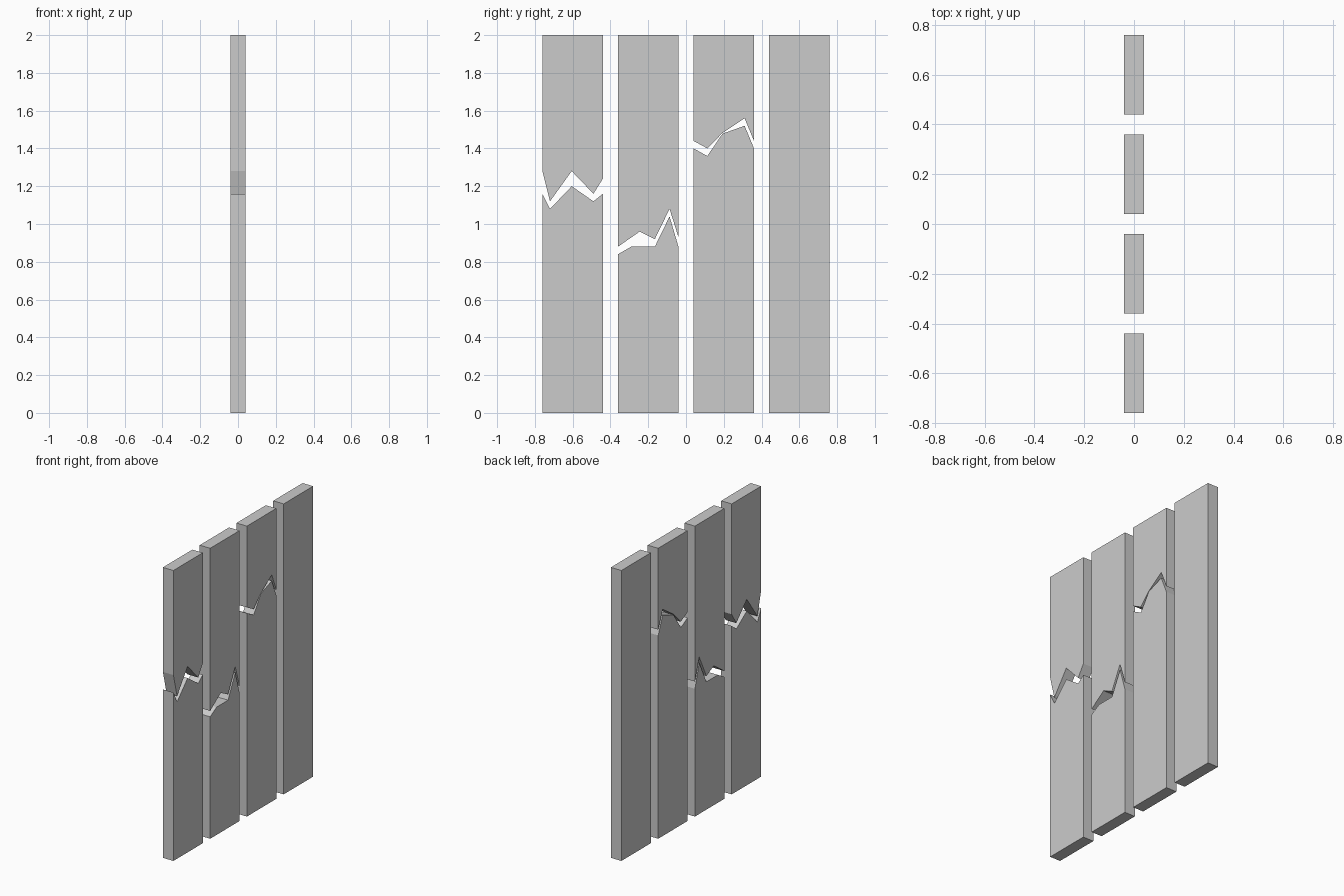
import bpy
import bmesh

if "Cube" in bpy.data.objects:
    bpy.data.objects.remove(bpy.data.objects["Cube"])

HALF_T = 0.04    # half plank thickness
HALF_W = 0.16    # half plank width
TOP = 2.0


def extrude_profile(name, profile):
    """Extrude a (y, z) outline through the plank thickness."""
    bm = bmesh.new()
    face = bm.faces.new([bm.verts.new((-HALF_T, y, z)) for y, z in profile])
    res = bmesh.ops.extrude_face_region(bm, geom=[face])
    moved = [g for g in res["geom"] if isinstance(g, bmesh.types.BMVert)]
    bmesh.ops.translate(bm, verts=moved, vec=(2 * HALF_T, 0, 0))
    bmesh.ops.recalc_face_normals(bm, faces=bm.faces)
    mesh = bpy.data.meshes.new(name)
    bm.to_mesh(mesh)
    bm.free()
    obj = bpy.data.objects.new(name, mesh)
    bpy.context.collection.objects.link(obj)


def broken_plank(name, yc, lower, upper):
    """Plank split in two; edges are (y offset, z) from left to right."""
    lo = [(yc + y, z) for y, z in lower]
    up = [(yc + y, z) for y, z in upper]
    a, b = yc - HALF_W, yc + HALF_W
    extrude_profile(name + "_lower", [(b, 0), (a, 0)] + lo)
    extrude_profile(name + "_upper", [(b, TOP), (a, TOP)] + up)


# Three snapped planks
broken_plank("plank_1", -0.6,
             [(-.16, 1.16), (-.12, 1.08), (-.005, 1.20), (.11, 1.12), (.16, 1.16)],
             [(-.16, 1.28), (-.12, 1.12), (-.005, 1.28), (.11, 1.16), (.16, 1.24)])
broken_plank("plank_2", -0.2,
             [(-.16, .84), (-.09, .88), (.035, .88), (.113, 1.04), (.16, .88)],
             [(-.16, .88), (-.045, .96), (.035, .92), (.113, 1.08), (.16, .93)])
broken_plank("plank_3", 0.2,
             [(-.16, 1.40), (-.087, 1.36), (-.007, 1.478), (.11, 1.52), (.16, 1.40)],
             [(-.16, 1.44), (-.087, 1.40), (-.007, 1.482), (.11, 1.56), (.16, 1.44)])

# Intact plank
extrude_profile("plank_4", [(.44, 0), (.76, 0), (.76, TOP), (.44, TOP)])
